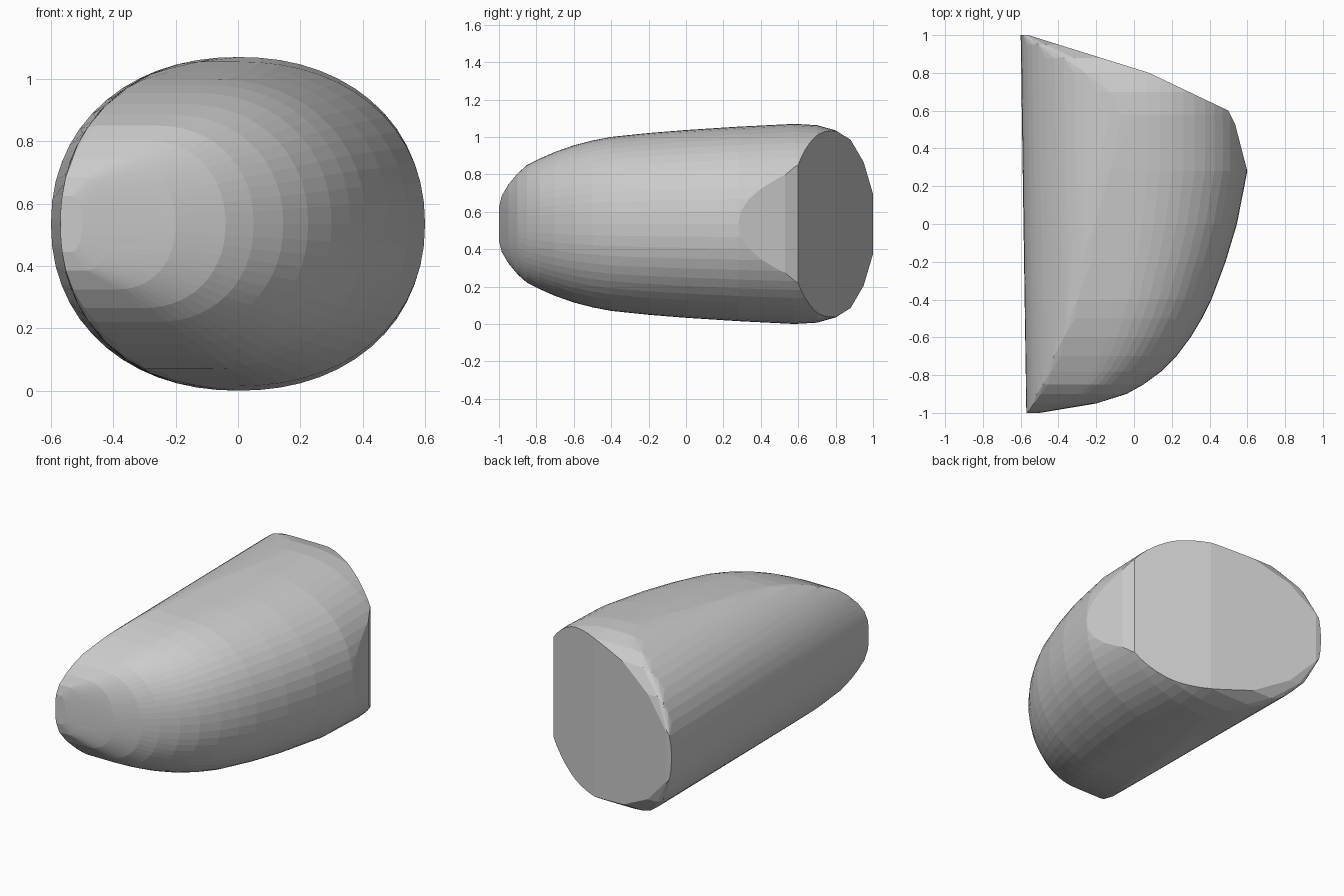
import bpy, bmesh, math
from mathutils import Vector

cube = bpy.data.objects.get("Cube")
if cube:
    bpy.data.objects.remove(cube, do_unlink=True)

MID = 0.535      # height of the body's axis
POWER = 2.15     # roundness of the cross-section
STEPS = 28

# Stations along the body: y, half height, right-hand limit of the section
stations = [
    (-1.0, 0.09, -0.5), (-0.985, 0.15, -0.41), (-0.95, 0.21, -0.2),
    (-0.9, 0.27, -0.04), (-0.85, 0.315, 0.05), (-0.78, 0.35, 0.145),
    (-0.7, 0.385, 0.225), (-0.6, 0.42, 0.3), (-0.5, 0.446, 0.36),
    (-0.4, 0.465, 0.41), (-0.2, 0.486, 0.485), (0.0, 0.502, 0.545),
    (0.28, 0.52, 0.6), (0.58, MID, 0.6), (0.7, 0.528, 0.6),
    (0.8, 0.5, 0.6), (0.88, 0.45, 0.6), (0.95, 0.33, 0.6), (1.0, 0.16, 0.6),
]


def rounded(u):
    """Height of a unit superellipse at distance u from its centre."""
    return max(0.0, 1 - min(abs(u), 1) ** POWER) ** (1 / POWER)


def section(y, half, right):
    """Dome section limited on its left by the long rounded flank."""
    left = -0.585 - 0.015 * y
    centre = (left + right) / 2
    reach = (right - left) / 2
    for i in range(STEPS + 1):
        x = centre - reach * math.cos(math.pi * i / STEPS)
        flank = MID * rounded(x / left) if x < 0 else MID
        dome = half * rounded((x - centre) / reach) if x > centre else half
        height = min(flank, dome)
        yield Vector((x, y, MID + height))
        yield Vector((x, y, MID - height))


def hull(points):
    """Closed convex skin around the points."""
    bm = bmesh.new()
    for p in points:
        bm.verts.new(p)
    bmesh.ops.remove_doubles(bm, verts=bm.verts[:], dist=0.002)
    result = bmesh.ops.convex_hull(bm, input=bm.verts[:])
    spare = {g for g in result["geom_interior"] + result["geom_unused"]
             if isinstance(g, bmesh.types.BMVert)}
    bmesh.ops.delete(bm, geom=list(spare), context="VERTS")
    return bm


# Tapered body with a blunt, curved nose
body = hull([p for s in stations for p in section(*s)])

# Slanted facets across the back
back_line = [(0.6, 0.28), (0.535, 0.53), (0.5, 0.6), (0.08, 0.8), (-0.56, 1.0)]
for (ax, ay), (bx, by) in zip(back_line, back_line[1:]):
    bmesh.ops.bisect_plane(
        body, geom=body.verts[:] + body.edges[:] + body.faces[:],
        plane_co=(ax, ay, 0), plane_no=(by - ay, ax - bx, 0), clear_outer=True)

solid = hull([v.co.copy() for v in body.verts])
body.free()
bmesh.ops.dissolve_limit(solid, angle_limit=math.radians(0.5),
                         verts=solid.verts[:], edges=solid.edges[:])
bmesh.ops.recalc_face_normals(solid, faces=solid.faces[:])

mesh = bpy.data.meshes.new("rounded_body")
solid.to_mesh(mesh)
solid.free()
bpy.context.collection.objects.link(bpy.data.objects.new("rounded_body", mesh))
